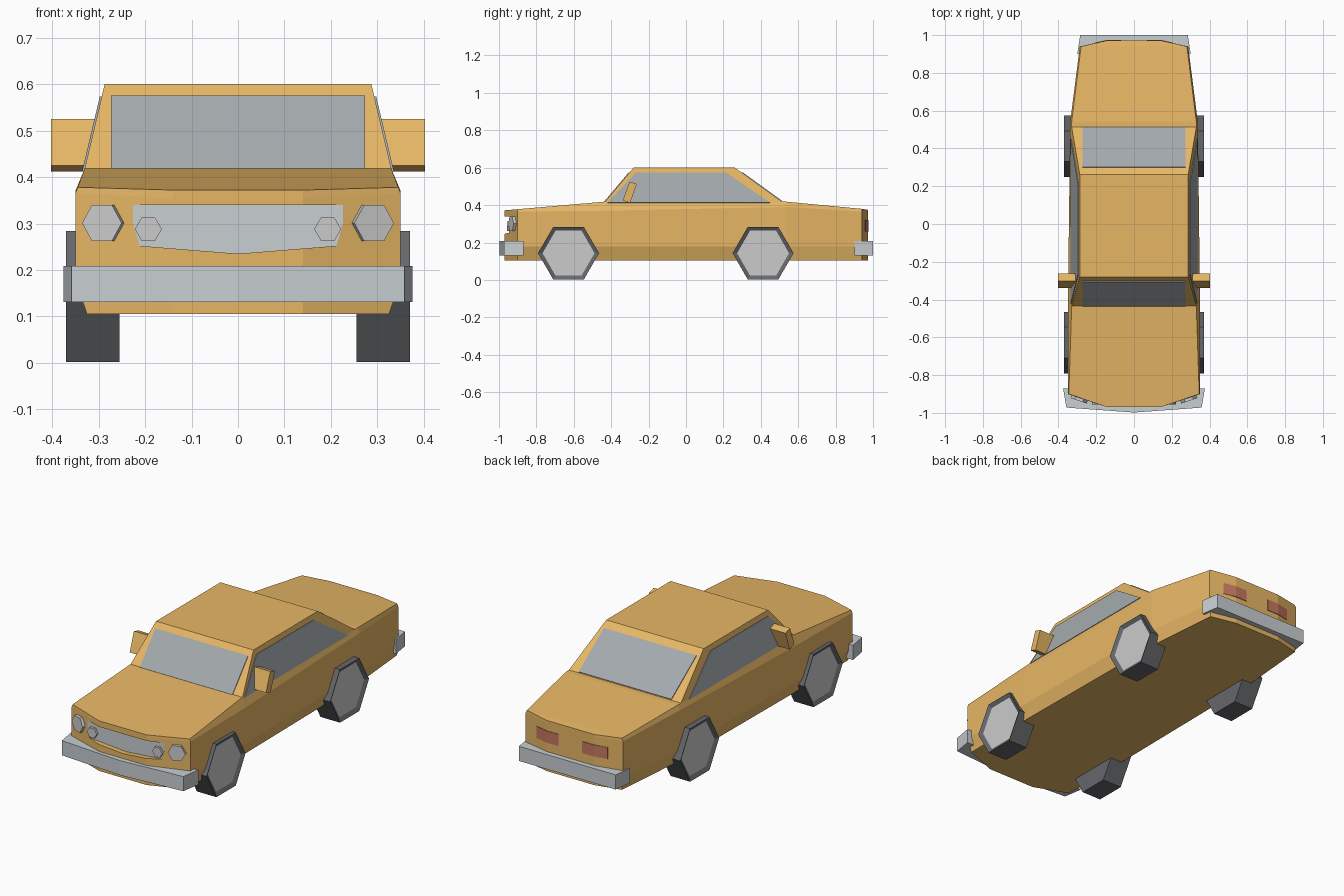
import bpy, bmesh
from math import sin, cos, pi
from mathutils import Vector

if "Cube" in bpy.data.objects:
    bpy.data.objects.remove(bpy.data.objects["Cube"])


def material(name, r, g, b):
    m = bpy.data.materials.new(name)
    m.diffuse_color = (r, g, b, 1)
    m.use_nodes = True
    m.node_tree.nodes["Principled BSDF"].inputs["Base Color"].default_value = m.diffuse_color
    return m


PAINT = material("paint", 0.8, 0.47, 0.13)
GLASS = material("glass", 0.37, 0.40, 0.42)
CHROME = material("chrome", 0.58, 0.62, 0.64)
RUBBER = material("rubber", 0.13, 0.135, 0.145)
LAMP = material("lamp", 0.8, 0.8, 0.8)
RED = material("tail_red", 0.55, 0.19, 0.12)


def finish(name, bm, *mats):
    bmesh.ops.recalc_face_normals(bm, faces=bm.faces)
    me = bpy.data.meshes.new(name)
    bm.to_mesh(me)
    bm.free()
    for m in mats:
        me.materials.append(m)
    ob = bpy.data.objects.new(name, me)
    bpy.context.collection.objects.link(ob)
    return ob


def loft(name, rings, mat):
    """Skin a list of equal-length point rings and cap both ends."""
    bm = bmesh.new()
    vs = [[bm.verts.new(p) for p in r] for r in rings]
    n = len(vs[0])
    for a, b in zip(vs, vs[1:]):
        for i in range(n):
            j = (i + 1) % n
            bm.faces.new((a[i], a[j], b[j], b[i]))
    bm.faces.new(vs[0])
    bm.faces.new(vs[-1][::-1])
    return finish(name, bm, mat)


def prism(name, pts, vec, mat):
    """Extrude a polygon along a vector."""
    pts = [Vector(p) for p in pts]
    return loft(name, [pts, [p + Vector(vec) for p in pts]], mat)


def hexagon(center, u, r):
    u, c = Vector(u), Vector(center)
    return [c + u * r * cos(i * pi / 3) + Vector((0, 0, r * sin(i * pi / 3))) for i in range(6)]


def panel(name, pts, mat, t=0.004):
    """Thin pane straddling the surface its points lie on."""
    pts = [Vector(p) for p in pts]
    n = (pts[1] - pts[0]).cross(pts[2] - pts[0]).normalized() * t
    return prism(name, [p - n for p in pts], n * 2, mat)


# Lower body: y, sill half width, side half width, top half width, shoulder z, top z
stations = [(-0.97, 0.14, 0.14, 0.14, 0.355, 0.372),
            (-0.90, 0.325, 0.35, 0.345, 0.365, 0.378),
            (-0.44, 0.325, 0.35, 0.33, 0.37, 0.418),
            (0.54, 0.315, 0.338, 0.33, 0.39, 0.418),
            (0.94, 0.28, 0.287, 0.28, 0.365, 0.38),
            (0.972, 0.14, 0.14, 0.14, 0.36, 0.375)]
rings = []
for y, b, s, t, zs, zt in stations:
    half = [(b, 0.105), (s, 0.178), (s, zs), (t, zt)]
    rings.append([(x, y, z) for x, z in half] + [(-x, y, z) for x, z in half[::-1]])
body = loft("body", rings, PAINT)

# Recessed grille in the nose
outline = [(-0.226, 0.34), (0.226, 0.34), (0.226, 0.30), (0.212, 0.252),
           (0, 0.235), (-0.212, 0.252), (-0.226, 0.30)]
cutter = prism("grille_cutter", [(x, -1.1, z) for x, z in outline], (0, 0.16, 0), PAINT)
cutter.hide_render = True
cutter.hide_viewport = True
cut = body.modifiers.new("grille_recess", "BOOLEAN")
cut.operation = "DIFFERENCE"
cut.solver = "EXACT"
cut.object = cutter
prism("grille", [(x, -0.943, z) for x, z in outline], (0, 0.02, 0), CHROME)

# Cabin
def rect(x, y0, y1, z):
    return [(-x, y0, z), (x, y0, z), (x, y1, z), (-x, y1, z)]


loft("cabin", [rect(0.332, -0.44, 0.525, 0.41), rect(0.287, -0.28, 0.262, 0.6)], PAINT)

# Windows: points are placed on the sloping cabin faces
def slope(z, a, b):
    return a + (b - a) * (z - 0.41) / 0.19


for name, a, b, z0, z1 in (("windshield", -0.44, -0.28, 0.416, 0.573),
                           ("rear_window", 0.525, 0.262, 0.42, 0.573)):
    ya, yb = slope(z0, a, b), slope(z1, a, b)
    panel(name, [(-0.273, ya, z0), (0.273, ya, z0), (0.273, yb, z1), (-0.273, yb, z1)], GLASS)
for side, s in (("right", 1), ("left", -1)):
    panel(side + "_side_window",
          [(s * slope(z, 0.332, 0.287), y, z) for y, z in
           ((-0.42, 0.412), (0.45, 0.412), (0.215, 0.573), (-0.268, 0.573))], GLASS)

# Bumpers
prism("front_bumper", [(-0.375, -0.87, 0.131), (-0.358, -0.972, 0.131), (0, -0.998, 0.131),
                       (0.358, -0.972, 0.131), (0.375, -0.87, 0.131)], (0, 0, 0.078), CHROME)
prism("rear_bumper", [(-0.30, 0.90, 0.131), (-0.285, 1.0, 0.131),
                      (0.285, 1.0, 0.131), (0.30, 0.90, 0.131)], (0, 0, 0.078), CHROME)


# Wheels: hexagonal tyre with an inset hub face
def wheel(name, s, y):
    bm = bmesh.new()
    outer = bm.faces.new([bm.verts.new(p) for p in hexagon((s * 0.37, y, 0.143), (0, s, 0), 0.163)])
    inner = [bm.verts.new(p) for p in hexagon((s * 0.255, y, 0.143), (0, s, 0), 0.163)]
    ov = list(outer.verts)
    for i in range(6):
        j = (i + 1) % 6
        bm.faces.new((ov[i], inner[i], inner[j], ov[j]))
    bm.faces.new(inner[::-1])
    bmesh.ops.recalc_face_normals(bm, faces=bm.faces)
    bmesh.ops.inset_individual(bm, faces=[outer], thickness=0.024, depth=-0.012)
    outer.material_index = 1
    finish(name, bm, RUBBER, LAMP)


for side, s in (("right", 1), ("left", -1)):
    wheel("front_" + side + "_wheel", s, -0.628)
    wheel("rear_" + side + "_wheel", s, 0.412)

    # Headlight follows the angled nose corner
    prism(side + "_headlight", hexagon((s * 0.293, -0.936, 0.301), (s * 0.946, 0.323, 0), 0.045),
          (-s * 0.016, 0.047, 0), LAMP)
    # Small driving lamp in the grille
    prism(side + "_grille_lamp", hexagon((s * 0.193, -0.956, 0.288), (1, 0, 0), 0.029),
          (0, 0.025, 0), LAMP)
    # Tail light wraps the rear fold
    prism(side + "_tail_light", [(s * x, y, 0.258) for x, y in
          ((0.07, 0.95), (0.07, 0.975), (0.14, 0.975), (0.21, 0.959), (0.21, 0.94))],
          (0, 0, 0.062), RED)
    # Door mirror
    prism(side + "_mirror", [(s * 0.30, y, z) for y, z in
          ((-0.338, 0.425), (-0.302, 0.525), (-0.263, 0.513), (-0.299, 0.412))],
          (s * 0.102, 0, 0), PAINT)
